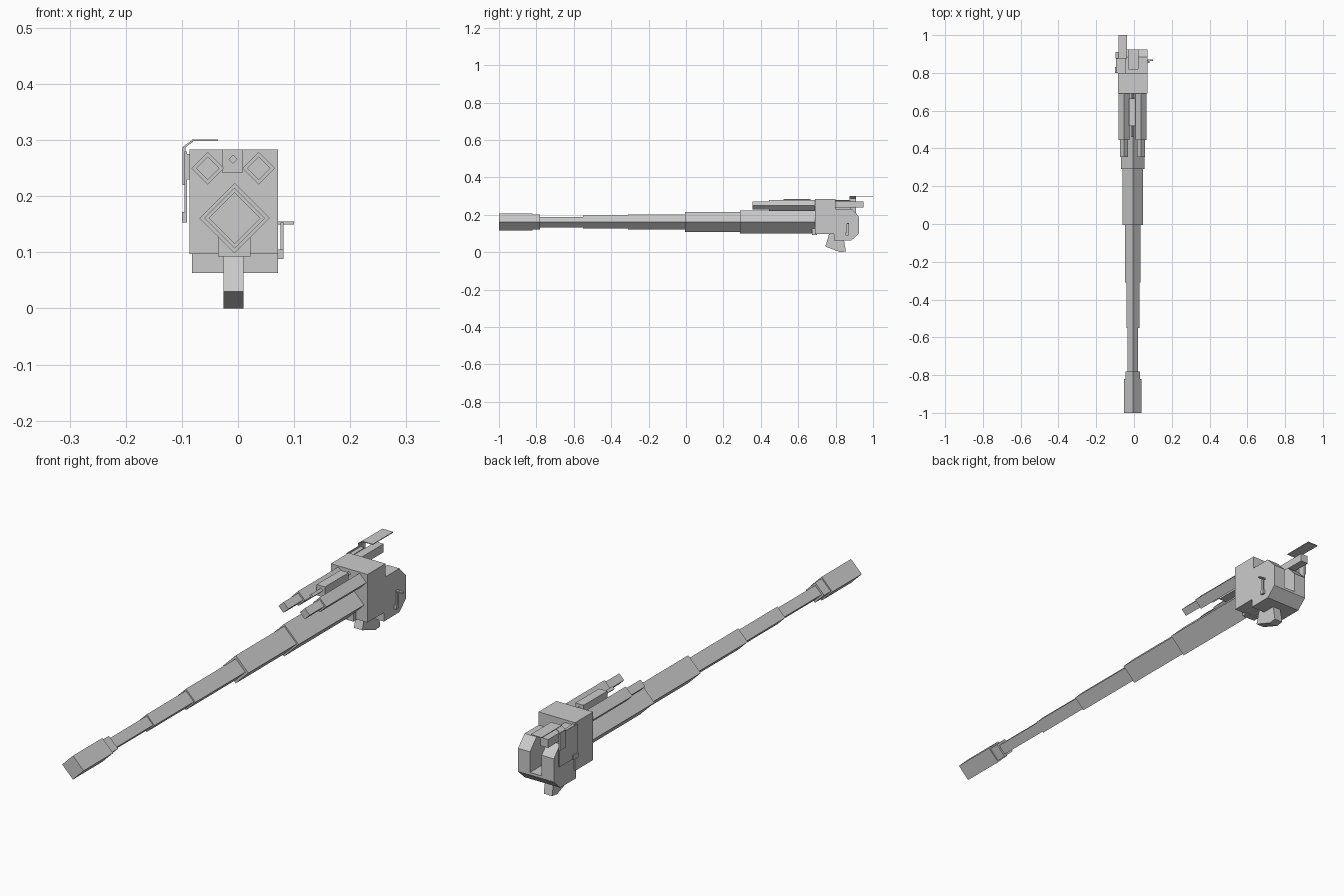
import bpy, bmesh, math

if "Cube" in bpy.data.objects:
    bpy.data.objects.remove(bpy.data.objects["Cube"])


def make_object(name, bm):
    bmesh.ops.recalc_face_normals(bm, faces=bm.faces)
    mesh = bpy.data.meshes.new(name)
    bm.to_mesh(mesh)
    bm.free()
    ob = bpy.data.objects.new(name, mesh)
    bpy.context.collection.objects.link(ob)
    return ob


def box(name, x, y, z):
    """Box from (min, max) ranges."""
    bm = bmesh.new()
    bmesh.ops.create_cube(bm, size=1)
    for v in bm.verts:
        v.co = [r[0] + (c + 0.5) * (r[1] - r[0]) for r, c in zip((x, y, z), v.co)]
    return make_object(name, bm)


def prism(name, profile, x):
    """Closed (y, z) profile extruded along x."""
    bm = bmesh.new()
    face = bm.faces.new([bm.verts.new((x[0], y, z)) for y, z in profile])
    ext = bmesh.ops.extrude_face_region(bm, geom=[face])["geom"]
    for v in ext:
        if isinstance(v, bmesh.types.BMVert):
            v.co.x = x[1]
    return make_object(name, bm)


def stepped_tube(name, cx, cz, steps):
    """Four-sided diamond tube along y; steps are (y start, y end, radius)."""
    bm = bmesh.new()
    rings = []
    for y0, y1, r in steps:
        for y in (y0, y1):
            rings.append([bm.verts.new((cx + r * math.cos(a), y, cz + r * math.sin(a)))
                          for a in (i * math.pi / 2 for i in range(4))])
    for a, b in zip(rings, rings[1:]):
        for i in range(4):
            j = (i + 1) % 4
            bm.faces.new((a[i], a[j], b[j], b[i]))
    bm.faces.new(rings[0])
    bm.faces.new(rings[-1])
    return make_object(name, bm)


# Main barrel with muzzle sleeve
stepped_tube("main_barrel", -0.006, 0.161, [
    (-1.0, -0.82, 0.046), (-0.82, -0.78, 0.039), (-0.78, -0.55, 0.028),
    (-0.55, -0.31, 0.034), (-0.31, -0.005, 0.041), (-0.005, 0.29, 0.054),
    (0.29, 0.70, 0.0625)])

# Pair of recoil cylinders above the barrel
for side, cx in (("left", -0.054), ("right", 0.037)):
    stepped_tube(side + "_recoil_cylinder", cx, 0.25,
                 [(0.355, 0.445, 0.021), (0.445, 0.70, 0.029)])

# Small gun between the cylinders
box("small_gun_body", (-0.0275, 0.008), (0.52, 0.665), (0.241, 0.283))
stepped_tube("small_gun_rod", -0.009, 0.266, [(0.46, 0.70, 0.008)])

# Shield block and lip under the barrel
box("shield_block", (-0.086, 0.071), (0.69, 0.80), (0.097, 0.283))
box("shield_lip", (-0.036, 0.022), (0.675, 0.70), (0.093, 0.128))

# Rear housing with a breech slot cut through top and back
housing = prism("rear_housing", [
    (0.79, 0.232), (0.885, 0.232), (0.925, 0.19), (0.925, 0.10),
    (0.885, 0.063), (0.79, 0.063)], (-0.082, 0.071))
cutter = box("slot_cutter", (-0.03, 0.02), (0.82, 1.0), (0.11, 0.4))
cutter.hide_render = True
cutter.hide_viewport = True
mod = housing.modifiers.new("slot", "BOOLEAN")
mod.operation = "DIFFERENCE"
mod.solver = "EXACT"
mod.object = cutter

# Foot block under the housing
prism("foot_block", [(0.765, 0.097), (0.745, 0.03), (0.825, 0.0),
                     (0.855, 0.004), (0.843, 0.075), (0.843, 0.097)],
      (-0.026, 0.01))

# Sight box, side arm and flat top plate on the left
box("sight_box", (-0.075, -0.042), (0.79, 0.95), (0.24, 0.272))
box("sight_spacer", (-0.094, -0.075), (0.80, 0.88), (0.23, 0.275))
box("sight_side_plate", (-0.095, -0.091), (0.80, 0.91), (0.155, 0.28))
box("sight_arm", (-0.099, -0.094), (0.875, 0.91), (0.22, 0.288))
box("sight_foot", (-0.1, -0.091), (0.80, 0.83), (0.153, 0.172))
box("sight_top_plate", (-0.082, -0.036), (0.875, 1.0), (0.298, 0.301))
bm = bmesh.new()
bmesh.ops.create_cube(bm, size=1)
for v in bm.verts:
    upper = v.co.x > 0
    v.co = ((-0.08 if upper else -0.097), 0.8925 + v.co.y * 0.035,
            (0.299 if upper else 0.287) + v.co.z * 0.004)
make_object("sight_slanted_strip", bm)

# Hand lever on the right
box("lever_bar", (0.076, 0.081), (0.858, 0.868), (0.088, 0.153))
box("lever_base", (0.07, 0.081), (0.853, 0.868), (0.088, 0.105))
box("lever_handle", (0.07, 0.1), (0.862, 0.872), (0.15, 0.155))
